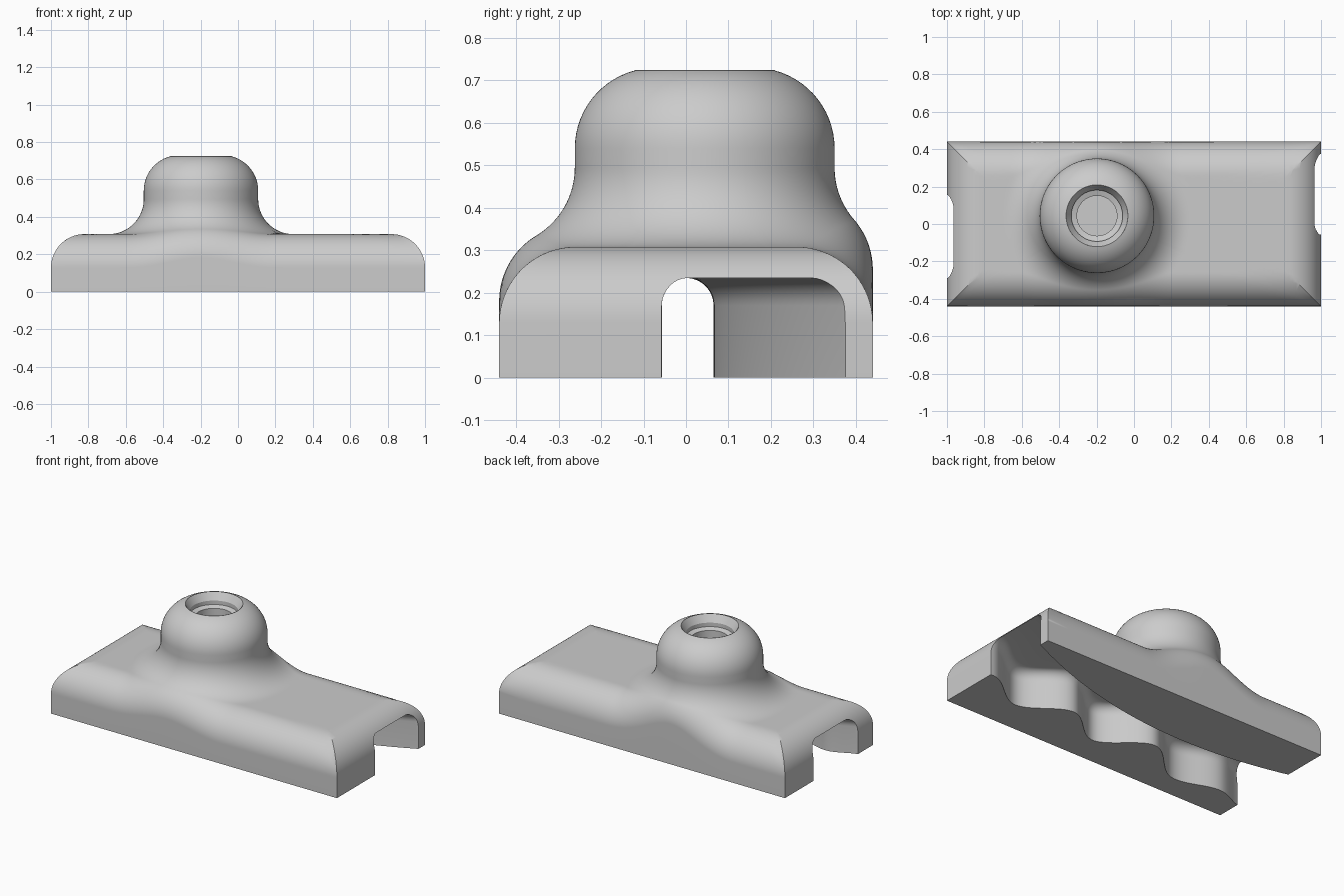
import bpy, bmesh, math
from mathutils import Vector

cube = bpy.data.objects.get("Cube")
if cube:
    bpy.data.objects.remove(cube, do_unlink=True)

HX, HY, TOP = 1.0, 0.44, 0.308         # body half sizes and height
EDGE, FILLET = 0.18, 0.187             # top edge rounding, boss fillet
CX, CY, R = -0.198, 0.044, 0.306       # boss axis and radius
FOOT = R + FILLET                      # where the fillet meets the flat top
RAYS, RINGS = 192, 56


def material(name, rgb):
    mat = bpy.data.materials.new(name)
    mat.use_nodes = True
    mat.diffuse_color = (*rgb, 1)
    mat.node_tree.nodes["Principled BSDF"].inputs["Base Color"].default_value = (*rgb, 1)
    return mat


def make_object(name, bm):
    bmesh.ops.recalc_face_normals(bm, faces=bm.faces)
    mesh = bpy.data.meshes.new(name)
    bm.to_mesh(mesh)
    bm.free()
    obj = bpy.data.objects.new(name, mesh)
    bpy.context.collection.objects.link(obj)
    return obj


def fillet_height(d, inset):
    """Height of the flat top and boss fillet, shrunk inwards by inset."""
    r = FILLET + inset
    return TOP + FILLET - math.sqrt(max(r * r - max(FOOT - d, 0) ** 2, 0))


def rolled_edge(x, y):
    """Highest point of a ball rolled along the long edge under the fillet."""
    line = math.copysign(HY - EDGE, y)
    k2 = max(EDGE ** 2 - (y - line) ** 2, 0)

    def height(t):
        return (fillet_height(math.hypot(t - CX, line - CY), EDGE)
                + math.sqrt(max(k2 - (x - t) ** 2, 0)))
    low, high = x - math.sqrt(k2), x + math.sqrt(k2)
    for _ in range(40):
        a, b = low + (high - low) / 3, high - (high - low) / 3
        if height(a) < height(b):
            low = a
        else:
            high = b
    return height((low + high) / 2)


def top_height(x, y):
    d = math.hypot(x - CX, y - CY)
    ball_d = d - EDGE * max(FOOT - d, 0) / FILLET
    ball_y = CY + (y - CY) * ball_d / d
    z = fillet_height(d, 0) if abs(ball_y) <= HY - EDGE else rolled_edge(x, y)
    end = abs(x) - HX + EDGE
    if end > 0:
        z = min(z, TOP - EDGE + math.sqrt(max(EDGE ** 2 - end ** 2, 0)))
    return z


def arc(cx, cz, r, start, end, steps):
    for i in range(steps + 1):
        a = math.radians(start + (end - start) * i / steps)
        yield cx + r * math.cos(a), cz + r * math.sin(a)


def curve_at(points, x):
    """Smooth curve through points sorted by x."""
    def slope(i):
        a, b = points[max(i - 1, 0)], points[min(i + 1, len(points) - 1)]
        return (b[1] - a[1]) / (b[0] - a[0])
    i = max(k for k in range(len(points) - 1) if points[k][0] <= x)
    (x0, y0), (x1, y1) = points[i], points[i + 1]
    w = x1 - x0
    t = (x - x0) / w
    s = t * t * (3 - 2 * t)
    return (y0 * (1 - s) + y1 * s + w * t * (1 - t) ** 2 * slope(i)
            - w * t * t * (1 - t) * slope(i + 1))


# Flat sheet between the boss circle and the body outline
bm = bmesh.new()
corners = [(sx, sy) for sx in (-1, 1) for sy in (-1, 1)]
angles = [2 * math.pi * i / RAYS for i in range(RAYS)]
for sx, sy in corners:
    a = math.atan2(sy * HY - CY, sx * HX - CX) % (2 * math.pi)
    nearest = min(range(RAYS), key=lambda i: abs(angles[i] - a))
    angles[nearest] = a
rows = []
for a in angles:
    c, s = math.cos(a), math.sin(a)
    reach = min((math.copysign(HX, c) - CX) / c if abs(c) > 1e-6 else 9,
                (math.copysign(HY, s) - CY) / s if abs(s) > 1e-6 else 9)
    row = []
    for k in range(RINGS + 1):
        d = R + (reach - R) * (1 - math.cos(math.pi * k / RINGS)) / 2
        row.append(bm.verts.new((CX + d * c, CY + d * s, 0)))
    rows.append(row)
for i, row in enumerate(rows):
    nxt = rows[(i + 1) % RAYS]
    for k in range(RINGS):
        bm.faces.new((row[k], row[k + 1], nxt[k + 1], nxt[k]))

# Mitre lines at the four corners
for sx, sy in corners:
    faces = []
    for f in bm.faces:
        p = f.calc_center_median()
        if sx * p.x > HX - 0.25 and sy * p.y > HY - 0.25:
            faces.append(f)
    geom = faces + list({e for f in faces for e in f.edges}) + list({v for f in faces for v in f.verts})
    bmesh.ops.bisect_plane(bm, geom=geom, dist=1e-5, plane_co=(sx * HX, sy * HY, 0),
                           plane_no=Vector((sx, -sy, 0)).normalized())

# Raise the sheet to the filleted and rounded top surface
for v in bm.verts:
    v.co.z = top_height(v.co.x, v.co.y)
border = [e for e in bm.edges if e.is_boundary]
inner = [e for e in border if all(math.hypot(v.co.x - CX, v.co.y - CY) < R + 1e-3 for v in e.verts)]
inner_set = set(inner)
outer = [e for e in border if e not in inner_set]


def extrude(edges):
    geom = bmesh.ops.extrude_edge_only(bm, edges=edges)["geom"]
    return ([g for g in geom if isinstance(g, bmesh.types.BMEdge)],
            [g for g in geom if isinstance(g, bmesh.types.BMVert)])


# Body walls and underside
outer, verts = extrude(outer)
for v in verts:
    v.co.z = 0
bmesh.ops.contextual_create(bm, geom=outer)

# Domed boss with a stepped socket in its top
profile = list(arc(R - 0.19, 0.54, 0.19, 0, 75, 14))
profile += [(0.165, 0.725), (0.137, 0.68), (0.137, 0.655), (0.107, 0.645), (0.107, 0.48)]
for r, z in profile:
    inner, verts = extrude(inner)
    for v in verts:
        d = Vector((v.co.x - CX, v.co.y - CY)).normalized() * r
        v.co = (CX + d.x, CY + d.y, z)
bmesh.ops.contextual_create(bm, geom=inner)
body = make_object("handle_body", bm)
body.data.materials.append(material("plain grey", (0.6, 0.6, 0.6)))

# Channel through the underside: scalloped front wall, bowed back wall
front_wall = [(-1.3, -0.36), (-1, -0.29), (-0.82, -0.225), (-0.51, -0.288), (-0.22, -0.075),
              (0.09, -0.255), (0.37, -0.08), (0.68, -0.23), (0.98, -0.057), (1.3, -0.2)]
ROUND, CEILING = 0.065, 0.235
cut = bmesh.new()
sections = []
for i in range(111):
    x = -1.1 + 0.02 * i
    y0, y1 = curve_at(front_wall, x), 0.065 + 0.1835 * (x + 0.3) ** 2
    outline = [(y0, -0.1)]
    outline += arc(y0 + ROUND, CEILING - ROUND, ROUND, 180, 90, 8)
    outline += arc(y1 - ROUND, CEILING - ROUND, ROUND, 90, 0, 8)
    outline.append((y1, -0.1))
    sections.append([cut.verts.new((x, y, z)) for y, z in outline])
for a, b in zip(sections, sections[1:]):
    for k in range(len(a)):
        n = (k + 1) % len(a)
        cut.faces.new((a[k], a[n], b[n], b[k]))
cut.faces.new(sections[0])
cut.faces.new(sections[-1])
cutter = make_object("channel_cutter", cut)
cutter.hide_render = True

mod = body.modifiers.new("channel", "BOOLEAN")
mod.operation = "DIFFERENCE"
mod.solver = "EXACT"
mod.object = cutter
bpy.ops.object.select_all(action="DESELECT")
bpy.context.view_layer.objects.active = body
body.select_set(True)
bpy.ops.object.modifier_apply(modifier=mod.name)
bpy.data.objects.remove(cutter, do_unlink=True)
bpy.ops.object.shade_smooth_by_angle(angle=math.radians(30))
